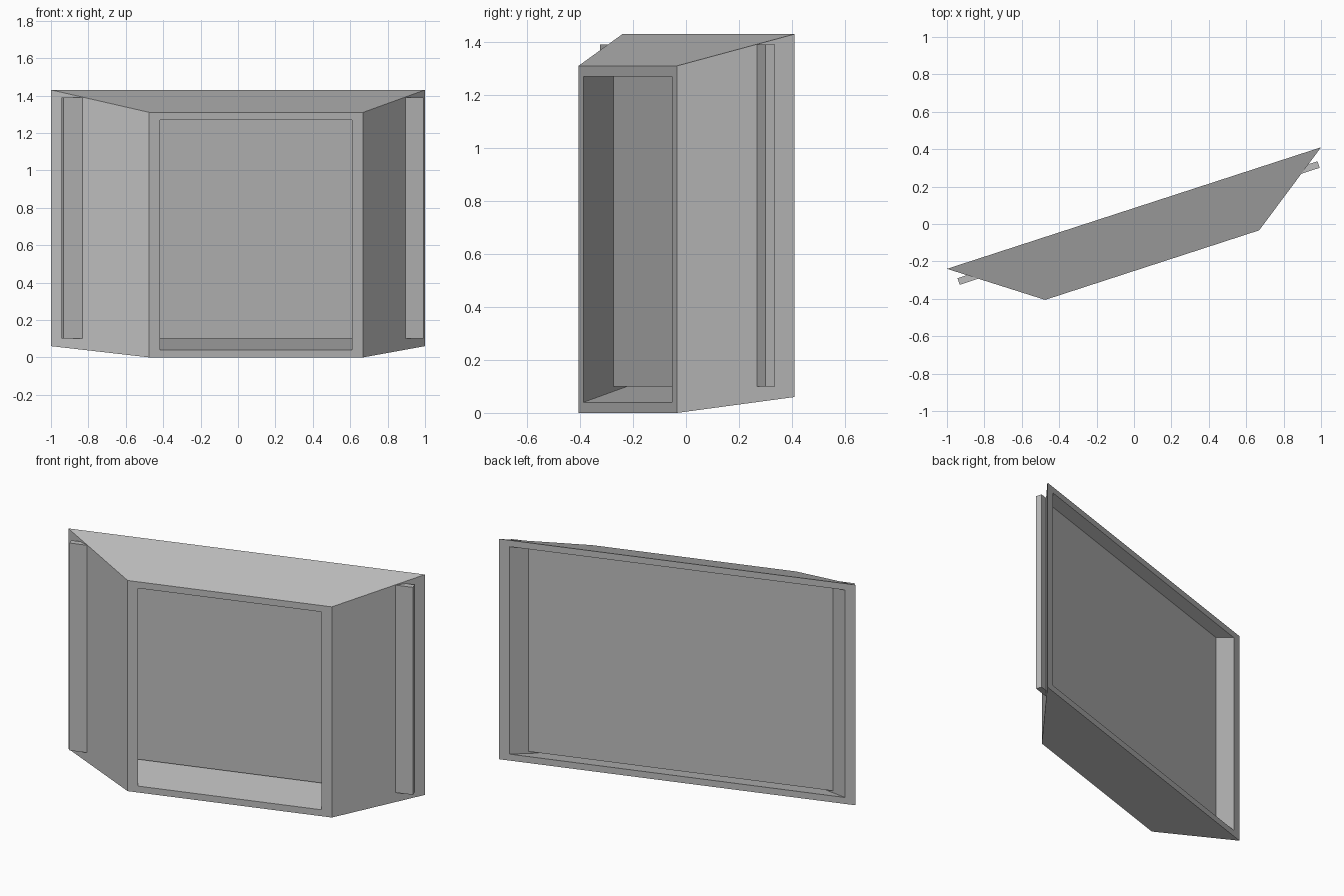
import bpy, bmesh, math

cube = bpy.data.objects.get("Cube")
if cube:
    bpy.data.objects.remove(cube, do_unlink=True)

TURN = math.radians(18)

grey = bpy.data.materials.new("plain grey")
grey.use_nodes = True
COLOUR = (0.5, 0.5, 0.5, 1)
grey.diffuse_color = COLOUR
grey.node_tree.nodes["Principled BSDF"].inputs["Base Color"].default_value = COLOUR


def ring(bm, left, right, y, low, high):
    """Upright rectangle of four vertices at depth y."""
    corners = ((left, low), (right, low), (right, high), (left, high))
    return [bm.verts.new((x, y, z)) for x, z in corners]


def bridge(bm, a, b):
    for i in range(4):
        j = (i + 1) % 4
        bm.faces.new((a[i], a[j], b[j], b[i]))


def finish(bm, name):
    bmesh.ops.recalc_face_normals(bm, faces=bm.faces)
    mesh = bpy.data.meshes.new(name)
    bm.to_mesh(mesh)
    bm.free()
    mesh.materials.append(grey)
    obj = bpy.data.objects.new(name, mesh)
    obj.rotation_euler.z = TURN
    bpy.context.collection.objects.link(obj)


# Tapered housing: a hollow tunnel, wide at the back and narrow at the front
FRAME_SIDE, FRAME_EDGE = 0.062, 0.04
back = (-1.025, 1.078, 0.081, 0.06, 1.43)
front = (-0.577, 0.626, -0.239, 0.0, 1.31)


def inset(left, right, y, low, high):
    return (left + FRAME_SIDE, right - FRAME_SIDE, y,
            low + FRAME_EDGE, high - FRAME_EDGE)


bm = bmesh.new()
rings = [ring(bm, *r) for r in (back, front, inset(*front), inset(*back))]
for i in range(4):
    bridge(bm, rings[i], rings[(i + 1) % 4])
finish(bm, "housing")

# Thin screen panel, poking out through both side walls
bm = bmesh.new()
panel_front = ring(bm, -0.987, 1.037, -0.021, 0.1, 1.39)
panel_back = ring(bm, -0.987, 1.037, 0.016, 0.1, 1.39)
bridge(bm, panel_front, panel_back)
bm.faces.new(panel_front)
bm.faces.new(panel_back)
finish(bm, "screen_panel")
